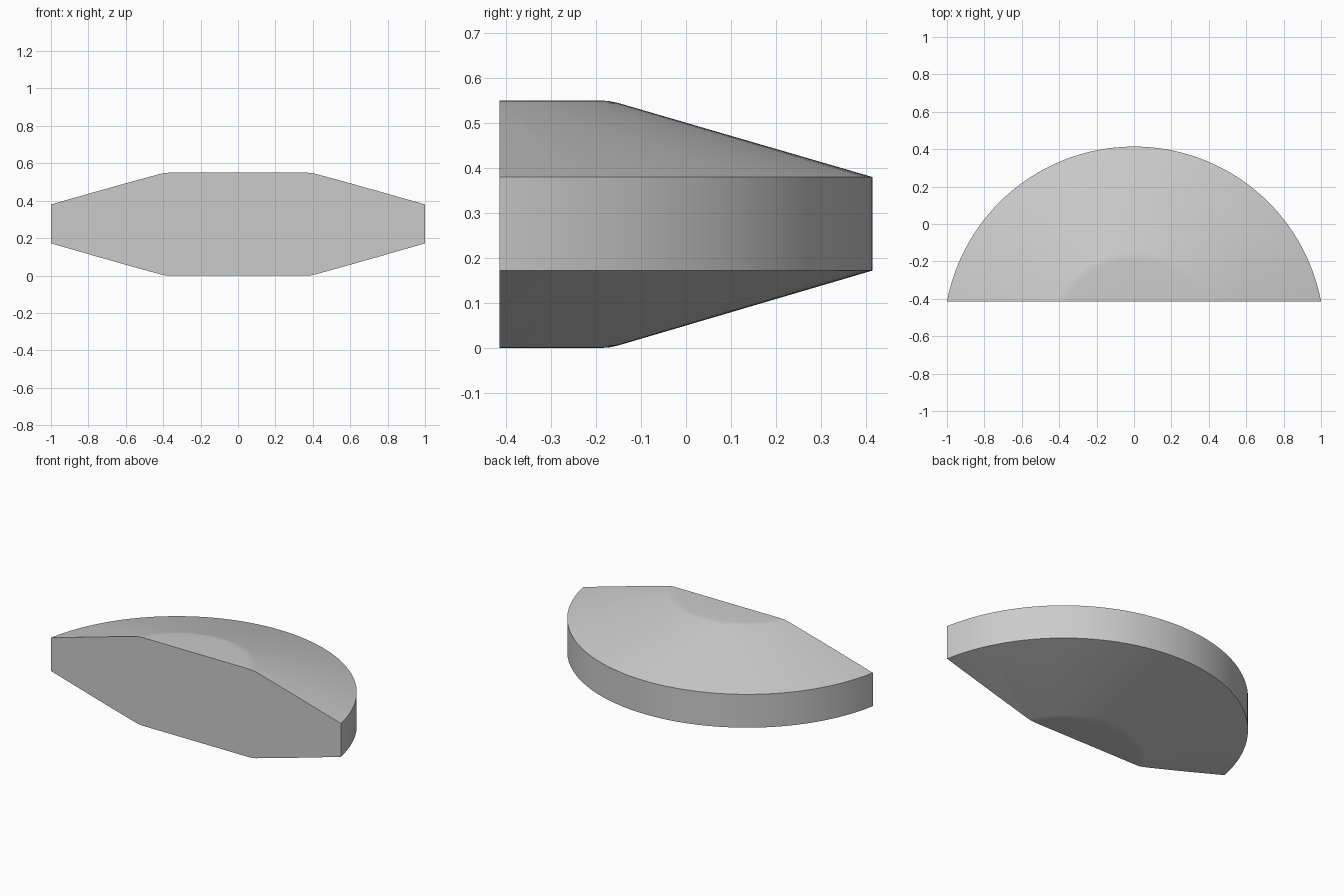
import bpy
import bmesh
from math import tau
from mathutils import Vector

cube = bpy.data.objects.get("Cube")
if cube:
    bpy.data.objects.remove(cube)

HEIGHT, RIM_LOW, RIM_HIGH = 0.55, 0.172, 0.38
RIM_RADIUS, CAP_RADIUS = 1.018, 0.434
FRONT_Y, AXIS_Y = -0.414, -0.604
SOFT = 0.02  # half width of the softened cap edge
SLOPE = (HEIGHT - RIM_HIGH) / (RIM_RADIUS - CAP_RADIUS)

grey = bpy.data.materials.new("plain grey")
grey.use_nodes = True
colour = (0.6, 0.6, 0.6, 1)
grey.diffuse_color = colour
grey.node_tree.nodes["Principled BSDF"].inputs["Base Color"].default_value = colour

# Half profile of the double-bevelled disc, with softened cap edges
upper = [(0, HEIGHT), (CAP_RADIUS - SOFT, HEIGHT),
         (CAP_RADIUS, HEIGHT - SLOPE * SOFT / 4),
         (CAP_RADIUS + SOFT, HEIGHT - SLOPE * SOFT), (RIM_RADIUS, RIM_HIGH)]
lower = [(r, HEIGHT - z) for r, z in reversed(upper)]
lower[0] = (RIM_RADIUS, RIM_LOW)

# Revolve the profile around the vertical axis
bm = bmesh.new()
verts = [bm.verts.new((r, AXIS_Y, z)) for r, z in upper + lower]
edges = [bm.edges.new(pair) for pair in zip(verts, verts[1:])]
bmesh.ops.spin(bm, geom=verts + edges, cent=(0, AXIS_Y, 0), axis=(0, 0, 1),
               angle=tau, steps=128, use_duplicate=False)
bmesh.ops.remove_doubles(bm, verts=bm.verts, dist=0.0001)

# Slice off the front and close the flat face
bmesh.ops.bisect_plane(bm, geom=bm.verts[:] + bm.edges[:] + bm.faces[:],
                       plane_co=Vector((0, FRONT_Y, 0)),
                       plane_no=Vector((0, 1, 0)), clear_inner=True)
bmesh.ops.holes_fill(bm, edges=[e for e in bm.edges if e.is_boundary], sides=0)
bmesh.ops.recalc_face_normals(bm, faces=bm.faces)

mesh = bpy.data.meshes.new("disc_segment")
bm.to_mesh(mesh)
bm.free()
mesh.materials.append(grey)
segment = bpy.data.objects.new("disc_segment", mesh)
bpy.context.collection.objects.link(segment)

# Smooth curved surfaces, crisp rim and cut edges
bpy.ops.object.select_all(action="DESELECT")
segment.select_set(True)
bpy.context.view_layer.objects.active = segment
bpy.ops.object.shade_smooth_by_angle(angle=0.52)
